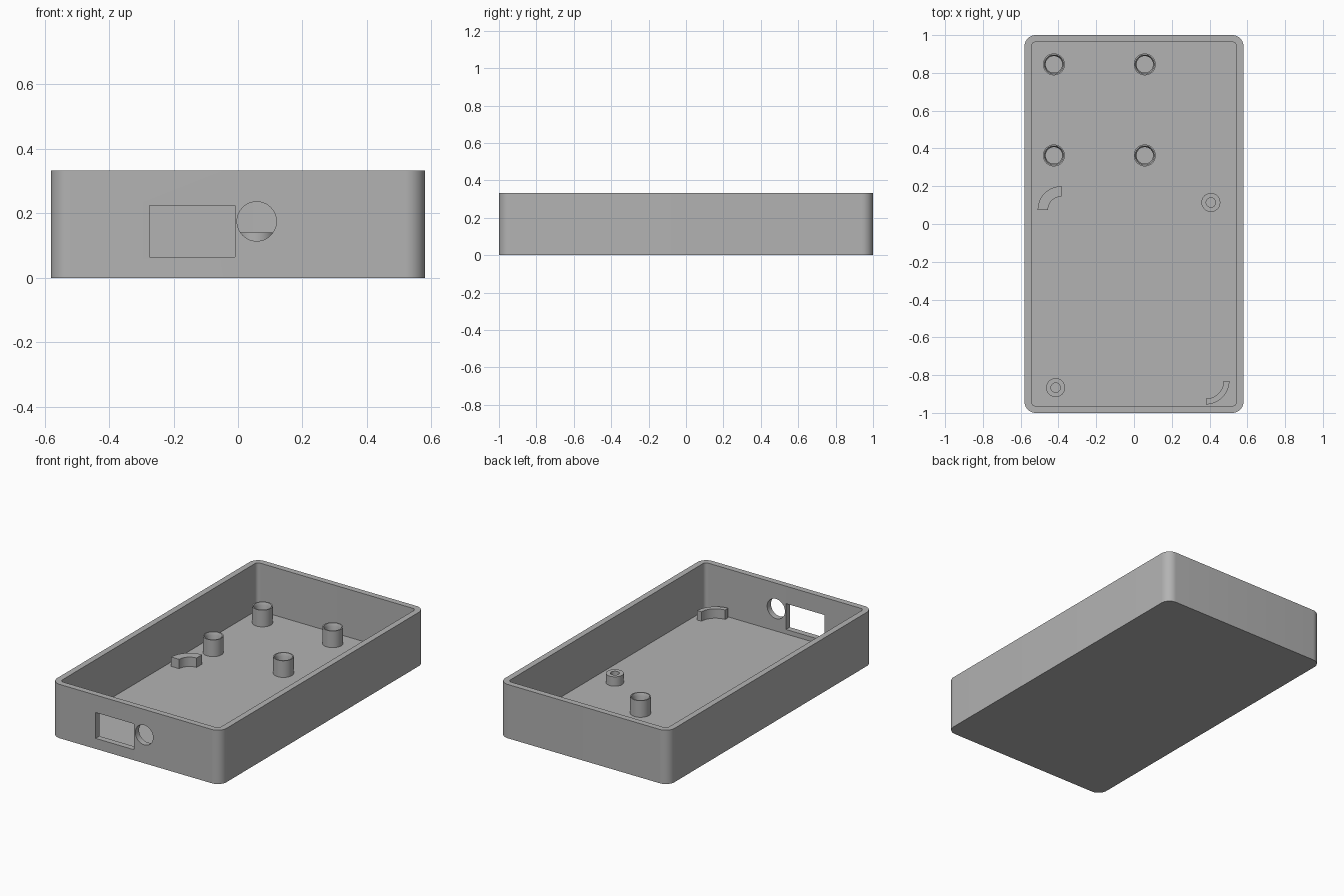
import bpy, bmesh
from math import cos, sin, pi, radians
from mathutils import Matrix

if "Cube" in bpy.data.objects:
    bpy.data.objects.remove(bpy.data.objects["Cube"], do_unlink=True)

HEIGHT, FLOOR = 0.333, 0.037

gray = bpy.data.materials.new("plain gray")
gray.use_nodes = True
color = (0.45, 0.45, 0.45, 1)
gray.diffuse_color = color
gray.node_tree.nodes["Principled BSDF"].inputs["Base Color"].default_value = color


def finish(name, bm):
    bmesh.ops.recalc_face_normals(bm, faces=bm.faces)
    mesh = bpy.data.meshes.new(name)
    bm.to_mesh(mesh)
    bm.free()
    mesh.materials.append(gray)
    obj = bpy.data.objects.new(name, mesh)
    bpy.context.collection.objects.link(obj)
    return obj


def smooth(obj):
    bpy.ops.object.select_all(action='DESELECT')
    obj.select_set(True)
    bpy.context.view_layer.objects.active = obj
    bpy.ops.object.shade_smooth_by_angle(angle=radians(30))


def arc(cx, cy, r, start, end, n):
    steps = [start + (end - start) * i / n for i in range(n + 1)]
    return [(cx + r * cos(a), cy + r * sin(a)) for a in steps]


def rounded_rect(hx, hy, r):
    pts = []
    for i, (sx, sy) in enumerate([(1, 1), (-1, 1), (-1, -1), (1, -1)]):
        pts += arc(sx * (hx - r), sy * (hy - r), r, i * pi / 2, (i + 1) * pi / 2, 10)
    return pts


def prism(name, outline, z0, z1):
    bm = bmesh.new()
    base = bm.faces.new([bm.verts.new((x, y, z0)) for x, y in outline])
    top = bmesh.ops.extrude_face_region(bm, geom=[base])["geom"]
    verts = [v for v in top if isinstance(v, bmesh.types.BMVert)]
    bmesh.ops.translate(bm, verts=verts, vec=(0, 0, z1 - z0))
    return finish(name, bm)


def lathe(name, profile, x, y, n=40):
    # closed ring of (radius, height) points turned around a vertical axis
    bm = bmesh.new()
    rings = [[bm.verts.new((x + r * cos(a), y + r * sin(a), z)) for r, z in profile]
             for a in (2 * pi * i / n for i in range(n))]
    m = len(profile)
    for i in range(n):
        a, b = rings[i], rings[(i + 1) % n]
        for j in range(m):
            k = (j + 1) % m
            bm.faces.new((a[j], b[j], b[k], a[k]))
    obj = finish(name, bm)
    smooth(obj)
    return obj


# Open tray
tray = prism("tray", rounded_rect(0.58, 1.0, 0.06), 0, HEIGHT)

# Cutters: inner cavity, rectangular port, round port
cavity = prism("cavity_cutter", rounded_rect(0.543, 0.963, 0.022), FLOOR, HEIGHT + 0.1)
bm = bmesh.new()
bmesh.ops.create_cube(bm, size=1, matrix=Matrix.Translation((-0.142, -0.98, 0.145))
                      @ Matrix.Diagonal((0.264, 0.12, 0.16, 1)))
port = finish("rectangular_port_cutter", bm)
bm = bmesh.new()
bmesh.ops.create_cone(bm, cap_ends=True, segments=48, radius1=0.061, radius2=0.061, depth=0.12,
                      matrix=Matrix.Translation((0.058, -0.98, 0.175)) @ Matrix.Rotation(pi / 2, 4, 'X'))
jack = finish("round_port_cutter", bm)

bpy.context.view_layer.objects.active = tray
for cutter in (cavity, port, jack):
    mod = tray.modifiers.new(cutter.name, 'BOOLEAN')
    mod.operation, mod.solver, mod.object = 'DIFFERENCE', 'EXACT', cutter
    bpy.ops.object.modifier_apply(modifier=mod.name)
for cutter in (cavity, port, jack):
    bpy.data.objects.remove(cutter, do_unlink=True)
smooth(tray)

# Four tall standoffs with a chamfered bore
BASE = FLOOR - 0.005
standoff = [(0.058, BASE), (0.058, 0.14), (0.051, 0.14), (0.044, 0.122), (0.044, BASE)]
for row, y in (("back", 0.845), ("front", 0.363)):
    for side, x in (("right", -0.424), ("left", 0.057)):
        lathe(f"standoff_{row}_{side}", standoff, x, y)

# Two short screw bosses
boss = [(0.05, BASE), (0.05, 0.095), (0.025, 0.095), (0.025, BASE)]
lathe("boss_left", boss, 0.407, 0.114)
lathe("boss_right", boss, -0.415, -0.866)

# Quarter-ring corner supports
for name, cx, cy, inner, start in (("corner_support_back", -0.385, 0.075, 0.07, pi / 2),
                                   ("corner_support_front", 0.38, -0.83, 0.095, 1.5 * pi)):
    outline = (arc(cx, cy, 0.125, start, start + pi / 2, 14)
               + arc(cx, cy, inner, start + pi / 2, start, 14))
    smooth(prism(name, outline, BASE, 0.095))
